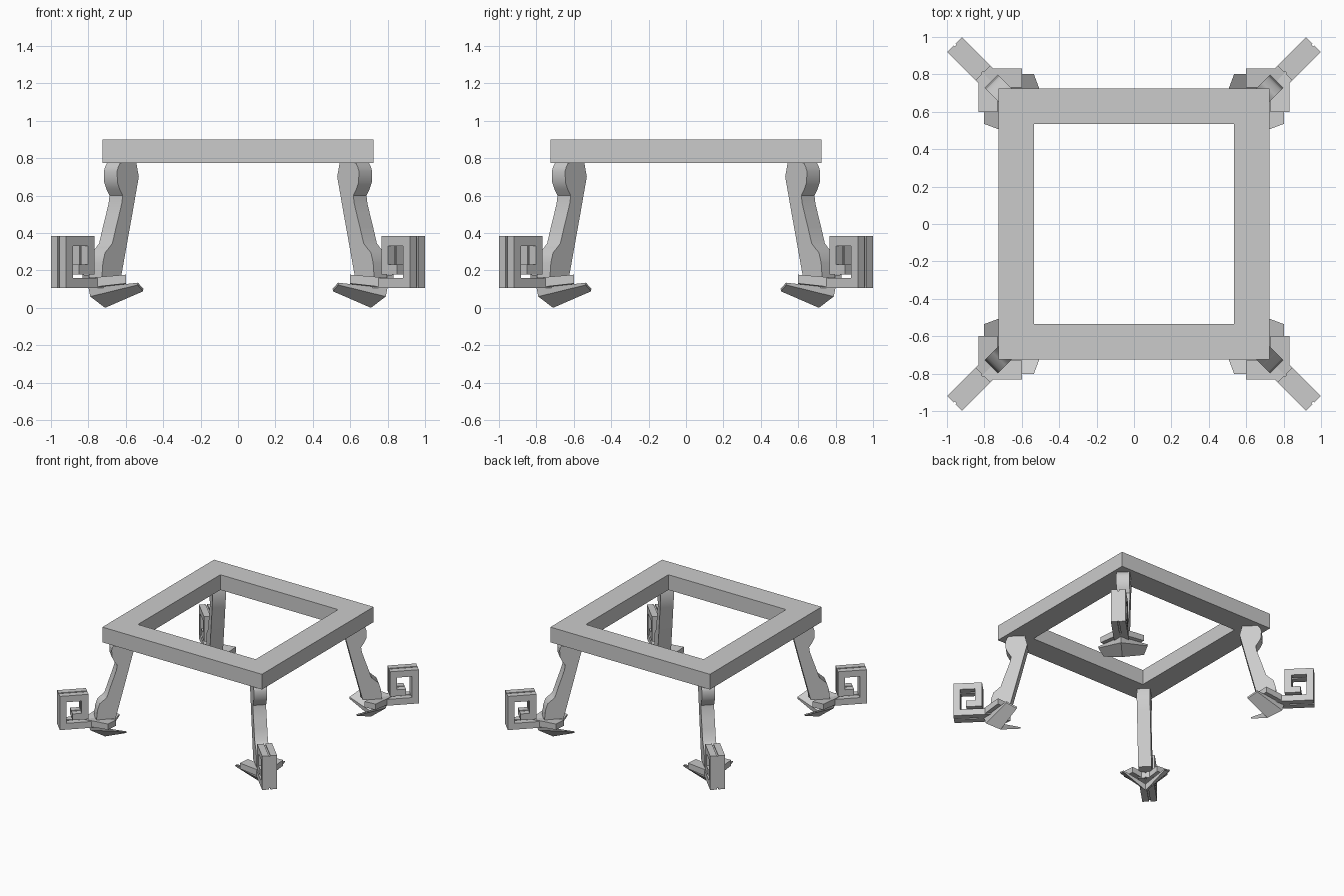
import bpy, bmesh
from math import pi
from mathutils import Vector, Matrix

if "Cube" in bpy.data.objects:
    bpy.data.objects.remove(bpy.data.objects["Cube"])


def mesh_object(name, verts, faces, angle=0.0):
    bm = bmesh.new()
    vs = [bm.verts.new(v) for v in verts]
    for f in faces:
        bm.faces.new([vs[i] for i in f])
    bmesh.ops.remove_doubles(bm, verts=bm.verts, dist=1e-5)
    bmesh.ops.recalc_face_normals(bm, faces=bm.faces)
    me = bpy.data.meshes.new(name)
    bm.to_mesh(me)
    bm.free()
    ob = bpy.data.objects.new(name, me)
    ob.matrix_world = Matrix.Rotation(angle, 4, 'Z')
    bpy.context.collection.objects.link(ob)
    return ob


def prism(name, profile, t0, t1, angle):
    """Extrude a (radius, height) profile sideways from t0 to t1."""
    n = len(profile)
    verts = [(r, t, z) for t in (t0, t1) for r, z in profile]
    faces = [list(range(n)), list(range(n, 2 * n))]
    faces += [(i, (i + 1) % n, (i + 1) % n + n, i + n) for i in range(n)]
    return mesh_object(name, verts, faces, angle)


def ribbon(path, width):
    """Outline of a mitred band along a path."""
    pts = [Vector(p) for p in path]
    dirs = [(b - a).normalized() for a, b in zip(pts, pts[1:])]
    left, right = [], []
    for i, p in enumerate(pts):
        a, b = dirs[max(i - 1, 0)], dirs[min(i, len(dirs) - 1)]
        na, nb = Vector((-a.y, a.x)), Vector((-b.y, b.x))
        off = (na + nb) / (1 + na.dot(nb)) * width / 2
        left.append(p + off)
        right.append(p - off)
    return left + right[::-1]


def folded_plate(name, bottom, top, angle):
    """V-shaped plate: four corners per level (inner centre, outer centre,
    outer tip, inner tip), mirrored about the diagonal."""
    verts, faces = [], []
    for s in (1, -1):
        k = len(verts)
        verts += [(r, s * t, z) for r, t, z in bottom + top]
        for f in ((0, 1, 2, 3), (4, 5, 6, 7), (1, 2, 6, 5), (2, 3, 7, 6), (3, 0, 4, 7)):
            faces.append([i + k for i in f])
    return mesh_object(name, verts, faces, angle)


# Square top frame
o, i = 0.725, 0.535
ring = [(sx * d, sy * d, z) for z in (0.775, 0.9) for d in (o, i)
        for sx, sy in ((-1, -1), (1, -1), (1, 1), (-1, 1))]
fr = []
for k in range(4):
    j = (k + 1) % 4
    fr += [(k, j, j + 4, k + 4), (k + 8, j + 8, j + 12, k + 12),
           (k, j, j + 8, k + 8), (k + 4, j + 4, j + 12, k + 12)]
mesh_object("top_frame", ring, fr)

# Side profiles (radius along the diagonal, height)
LEG = [(0.82, 0.78), (0.80, 0.70), (0.825, 0.60), (0.852, 0.49), (0.89, 0.34), (0.934, 0.165),
       (1.08, 0.15), (1.072, 0.24), (1.055, 0.295), (1.02, 0.325), (1.0, 0.345), (0.972, 0.43),
       (0.948, 0.50), (0.928, 0.56), (0.922, 0.60), (0.945, 0.635), (0.962, 0.67),
       (0.964, 0.73), (0.955, 0.755), (0.935, 0.78)]
SCROLL = [(1.0, 0.132), (1.331, 0.132), (1.331, 0.357), (1.166, 0.357),
          (1.166, 0.205), (1.26, 0.205)]

for n, corner in enumerate(("back_right", "back_left", "front_left", "front_right")):
    a = pi / 4 + n * pi / 2
    # Curved leg
    leg = prism(corner + "_leg", LEG, -0.05, 0.05, a)
    bpy.context.view_layer.objects.active = leg
    leg.select_set(True)
    bpy.ops.object.shade_smooth_by_angle(angle=0.6)
    leg.select_set(False)
    # Squared scroll: two bands with a recessed core
    prism(corner + "_scroll_band_a", ribbon(SCROLL, 0.052), 0.006, 0.056, a)
    prism(corner + "_scroll_band_b", ribbon(SCROLL, 0.052), -0.056, -0.006, a)
    prism(corner + "_scroll_core", ribbon(SCROLL, 0.036), -0.006, 0.006, a)
    # Upper chevron collar
    folded_plate(corner + "_collar",
                 [(1.03, 0, 0.105), (1.174, 0, 0.105), (1.011, 0.163, 0.13), (0.94, 0.092, 0.125)],
                 [(1.03, 0, 0.158), (1.174, 0, 0.158), (1.011, 0.163, 0.177), (0.94, 0.092, 0.172)], a)
    # Lower folded foot leaf
    folded_plate(corner + "_foot_leaf",
                 [(1.005, 0, 0.0), (1.117, 0, 0.06), (0.945, 0.186, 0.122), (0.87, 0.152, 0.088)],
                 [(0.995, 0, 0.05), (1.13, 0, 0.105), (0.945, 0.188, 0.134), (0.87, 0.154, 0.102)], a)
